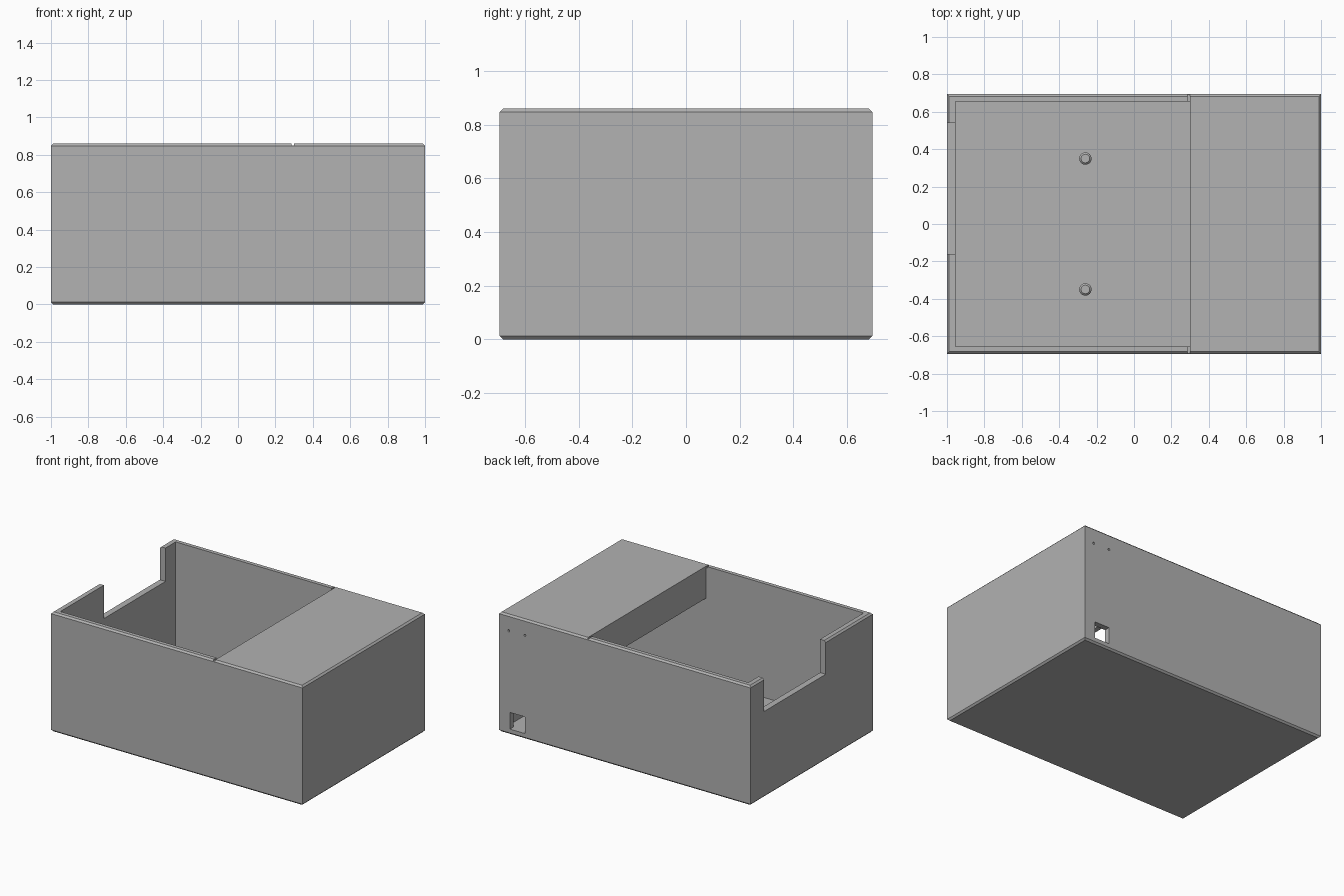
import bpy
import bmesh
from mathutils import Matrix, Vector

if "Cube" in bpy.data.objects:
    bpy.data.objects.remove(bpy.data.objects["Cube"], do_unlink=True)

L, W, H = 1.0, 0.695, 0.86      # half length, half width, height
IN_X, IN_Y = 0.955, 0.655       # inner faces of the walls
FLOOR, LID_X, SKIRT_Z = 0.04, 0.3, 0.63

grey = bpy.data.materials.new("plain grey")
grey.use_nodes = True
colour = (0.445, 0.445, 0.445, 1)
grey.diffuse_color = colour
grey.node_tree.nodes["Principled BSDF"].inputs["Base Color"].default_value = colour


def make_object(name, bm):
    mesh = bpy.data.meshes.new(name)
    bm.to_mesh(mesh)
    bm.free()
    mesh.materials.append(grey)
    obj = bpy.data.objects.new(name, mesh)
    bpy.context.collection.objects.link(obj)
    return obj


def box(name, x, y, z, bevel=0):
    """Box from (min, max) ranges; bevel chamfers the top and bottom rims."""
    bm = bmesh.new()
    bmesh.ops.create_cube(bm, size=1)
    for v in bm.verts:
        v.co = Vector([r[0] if c < 0 else r[1] for r, c in zip((x, y, z), v.co)])
    if bevel:
        rims = [e for e in bm.edges if abs(e.verts[0].co.z - e.verts[1].co.z) < 1e-5]
        bmesh.ops.bevel(bm, geom=rims, offset=bevel, segments=1, affect='EDGES')
    return make_object(name, bm)


def cut(target, cutter):
    cutter.hide_render = True
    mod = target.modifiers.new("cut", 'BOOLEAN')
    mod.operation, mod.solver, mod.object = 'DIFFERENCE', 'EXACT', cutter
    bpy.context.view_layer.update()
    result = bpy.data.meshes.new_from_object(
        target.evaluated_get(bpy.context.evaluated_depsgraph_get()))
    target.modifiers.clear()
    target.data = result
    bpy.data.objects.remove(cutter, do_unlink=True)


# Chamfered case
case = box("case", (-L, L), (-W, W), (0, H), bevel=0.012)
span_y = (-IN_Y, IN_Y)

# Open bay, hollow under the lid, and the passage below the hanging skirt
cut(case, box("bay_cutter", (-IN_X, LID_X), span_y, (FLOOR, 1)))
cut(case, box("hollow_cutter", (LID_X + 0.035, IN_X), span_y, (FLOOR, H - 0.04)))
cut(case, box("passage_cutter", (LID_X - 0.05, LID_X + 0.1), span_y, (FLOOR, SKIRT_Z)))

# Notch in the end wall
cut(case, box("notch_cutter", (-1.1, -0.9), (-0.16, 0.54), (0.62, 1)))

# Small grooves across the side wall tops beside the lid
for side in (-1, 1):
    ys = sorted((side * (IN_Y - 0.01), side * (W + 0.02)))
    cut(case, box("groove_cutter", (0.287, LID_X), ys, (H - 0.009, 1)))

# Square port and two pin holes in the back wall
cut(case, box("port_cutter", (0.795, 0.915), (0.6, 0.8), (FLOOR, 0.16)))
for x in (0.796, 0.924):
    bm = bmesh.new()
    bmesh.ops.create_cone(bm, cap_ends=True, segments=16, radius1=0.008, radius2=0.008,
                          depth=0.2, matrix=Matrix.Translation((x, 0.7, 0.745))
                          @ Matrix.Rotation(1.5708, 4, 'X'))
    cut(case, make_object("pin_cutter", bm))

# Round standoffs with chamfered tops
for name, y in (("front_standoff", -0.35), ("back_standoff", 0.35)):
    bm = bmesh.new()
    for r1, r2, z0, z1 in ((0.033, 0.033, FLOOR - 0.01, 0.11), (0.033, 0.023, 0.11, 0.12)):
        bmesh.ops.create_cone(bm, cap_ends=True, segments=32, radius1=r1, radius2=r2,
                              depth=z1 - z0,
                              matrix=Matrix.Translation((-0.26, y, (z0 + z1) / 2)))
    post = make_object(name, bm)
    bpy.ops.object.select_all(action='DESELECT')
    post.select_set(True)
    bpy.context.view_layer.objects.active = post
    bpy.ops.object.shade_smooth_by_angle()
